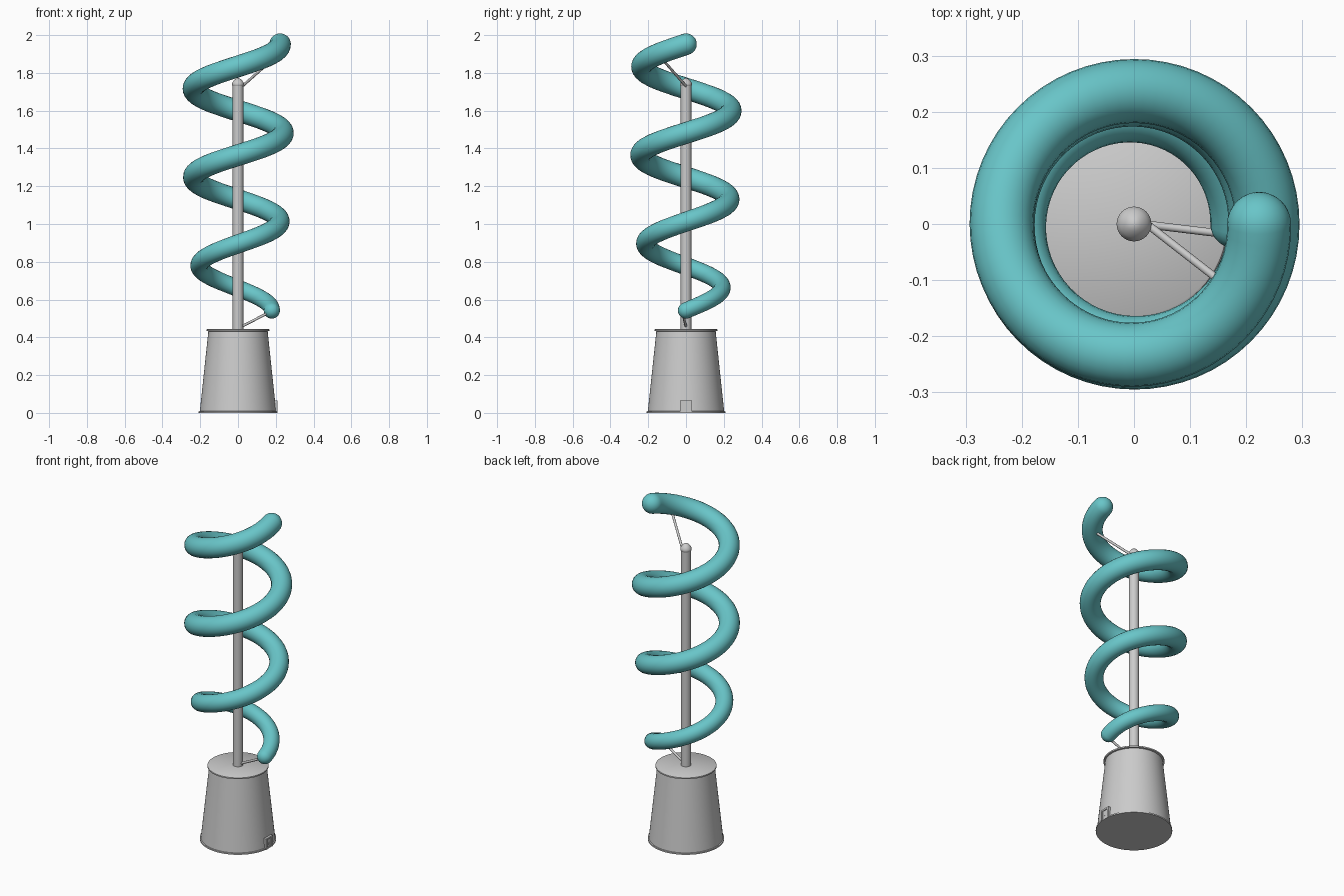
import bpy, bmesh
from math import sin, cos, pi, radians
from mathutils import Vector

if "Cube" in bpy.data.objects:
    bpy.data.objects.remove(bpy.data.objects["Cube"])


def finish(bm, name, smooth=True, angle=35):
    bmesh.ops.recalc_face_normals(bm, faces=bm.faces)
    me = bpy.data.meshes.new(name)
    bm.to_mesh(me)
    bm.free()
    ob = bpy.data.objects.new(name, me)
    bpy.context.collection.objects.link(ob)
    bpy.ops.object.select_all(action='DESELECT')
    ob.select_set(True)
    bpy.context.view_layer.objects.active = ob
    if smooth:
        bpy.ops.object.shade_smooth_by_angle(angle=radians(angle))
    return ob


def skin(name, rings, angle=35):
    """Bridge successive closed rings of points and cap both ends."""
    bm = bmesh.new()
    loops = [[bm.verts.new(p) for p in ring] for ring in rings]
    n = len(loops[0])
    for a, b in zip(loops, loops[1:]):
        for i in range(n):
            j = (i + 1) % n
            bm.faces.new((a[i], a[j], b[j], b[i]))
    bm.faces.new(loops[0][::-1])
    bm.faces.new(loops[-1])
    return finish(bm, name, angle=angle)


def ring(center, u, v, r, n):
    return [center + r * (cos(2 * pi * i / n) * u + sin(2 * pi * i / n) * v)
            for i in range(n)]


def lathe(name, profile, n):
    X, Y = Vector((1, 0, 0)), Vector((0, 1, 0))
    return skin(name, [ring(Vector((0, 0, z)), X, Y, r, n) for r, z in profile])


def rod(name, a, b, r, n=12):
    a, b = Vector(a), Vector(b)
    d = (b - a).normalized()
    u = d.cross(Vector((0, 0, 1))).normalized()
    v = d.cross(u)
    return skin(name, [ring(p, u, v, r, n) for p in (a, b)])


def box(name, x0, x1, y0, y1, z0, z1):
    bm = bmesh.new()
    bmesh.ops.create_cube(bm, size=1)
    for vert in bm.verts:
        c = vert.co
        vert.co = (x0 + (c.x + .5) * (x1 - x0), y0 + (c.y + .5) * (y1 - y0),
                   z0 + (c.z + .5) * (z1 - z0))
    return finish(bm, name, smooth=False)


# Tapered base with foot flange and lid lip
lathe("base", [(.208, 0), (.208, .008), (.202, .009), (.157, .432)], 64)
lathe("base_lid", [(.157, .432), (.166, .434), (.166, .442), (.163, .444)], 64)

# Small access hatch on the right side of the base
box("hatch_panel", .17, .204, -.026, .026, .0, .058)
for s in (-1, 1):
    box("hatch_jamb", .17, .209, s * .026 - .006, s * .026 + .006, 0, .066)
box("hatch_header", .17, .209, -.032, .032, .056, .066)
box("hatch_latch", .19, .207, -.004, .004, .022, .032)

# Centre pole with domed cap
lathe("pole", [(.028, .43), (.028, 1.74)], 32)
lathe("pole_cap", [(.028, 1.73), (.031, 1.735), (.031, 1.745), (.024, 1.757),
                   (.013, 1.768), (.004, 1.772)], 32)

# Braces holding the spiral to the pole
rod("lower_brace", (.015, 0, .455), (.18, -.02, .54), .007)
rod("upper_brace", (.01, .01, 1.718), (.19, -.13, 1.878), .007)

# Spiral tube: three turns, widening upwards, with rounded ends
TURNS, PITCH, Z0 = 3, .47, .542
OUTER = [.222, .236, .252, .264, .273, .283, .291, .295, .295, .294, .293, .29, .28]


def outer(t):
    f = min(max(t * 4, 0), 11.9999)
    i = int(f)
    p = [OUTER[min(max(i + k, 0), 12)] for k in (-1, 0, 1, 2)]
    s = f - i
    return p[1] + .5 * s * (p[2] - p[0] + s * (2 * p[0] - 5 * p[1] + 4 * p[2] - p[3]
                            + s * (3 * (p[1] - p[2]) + p[3] - p[0])))


def frame(t):
    a = 2 * pi * t
    r = .043 + .014 * min(t / 1.5, 1)
    R = outer(t) - r
    u = Vector((cos(a), sin(a), 0))
    d = Vector((-sin(a) * R * 2 * pi, cos(a) * R * 2 * pi, PITCH)).normalized()
    return R * u + Vector((0, 0, Z0 + PITCH * t)), u, d.cross(u), d, r


def cap(t, sign):
    c, u, v, d, r = frame(t)
    return [ring(c + sign * d * r * sin(k * pi / 16), u, v, r * cos(k * pi / 16), 24)
            for k in (1, 2, 3, 4, 5, 6, 7, 7.8)]


body = []
for i in range(193):
    c, u, v, d, r = frame(TURNS * i / 192)
    body.append(ring(c, u, v, r, 24))
spiral = skin("spiral_tube", cap(0, -1)[::-1] + body + cap(TURNS, 1), angle=60)
teal = bpy.data.materials.new("teal")
teal.diffuse_color = (.14, .56, .58, 1)
teal.use_nodes = True
teal.node_tree.nodes["Principled BSDF"].inputs["Base Color"].default_value = teal.diffuse_color
spiral.data.materials.append(teal)
